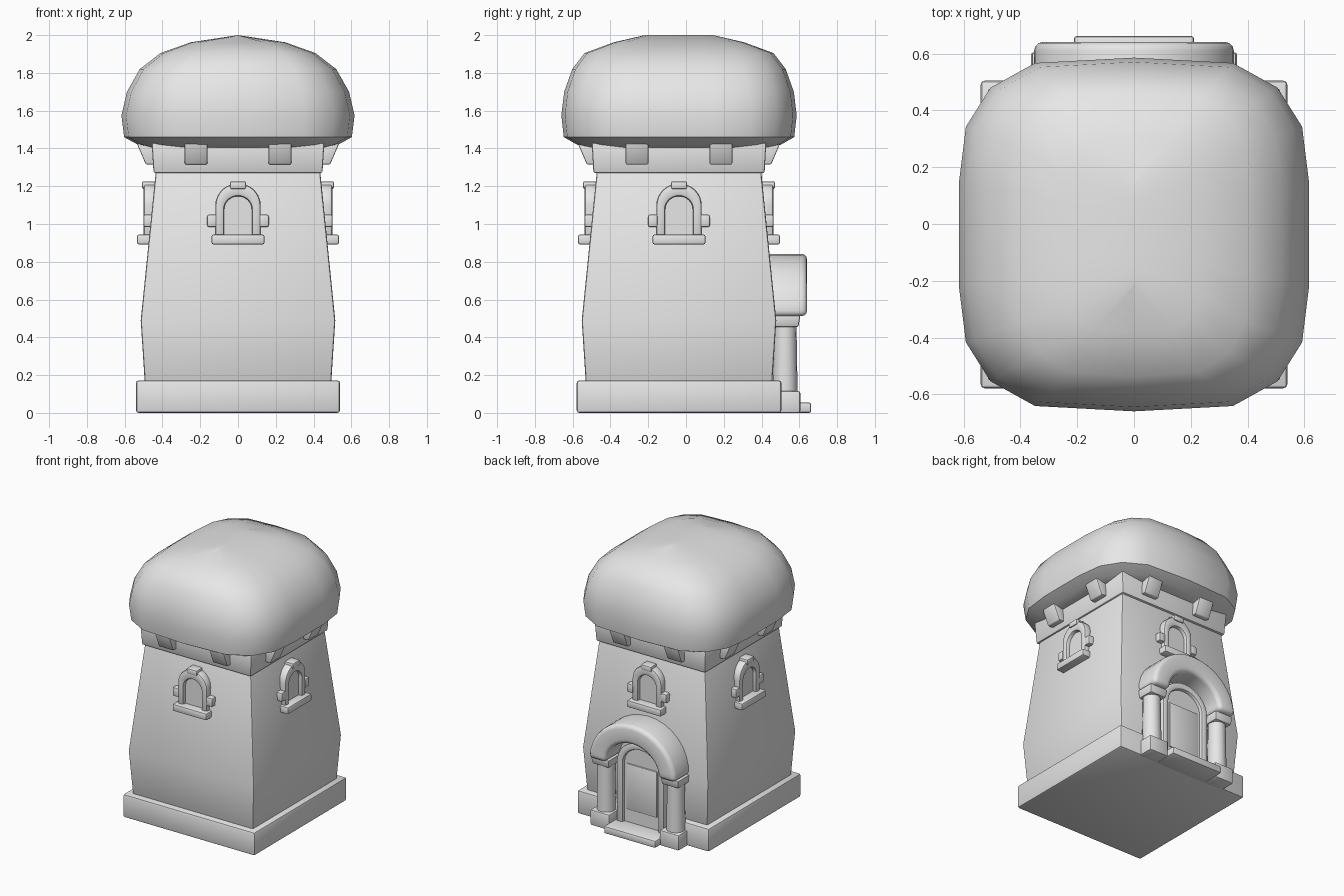
import bpy, bmesh, math
from mathutils import Matrix, Vector

if "Cube" in bpy.data.objects:
    bpy.data.objects.remove(bpy.data.objects["Cube"])

CY = -0.037  # tower axis; parts are built around it with +y facing outward

stone = bpy.data.materials.new("light_grey")
stone.use_nodes = True
GREY = (0.8, 0.8, 0.8, 1)
stone.diffuse_color = GREY
stone.node_tree.nodes["Principled BSDF"].inputs["Base Color"].default_value = GREY


def finish(bm, name, bevel=0.0, angle=35, segments=2, turns=(0,)):
    """Bevel hard edges, smooth by angle, place one object per quarter turn."""
    bmesh.ops.remove_doubles(bm, verts=bm.verts, dist=0.0005)
    bmesh.ops.recalc_face_normals(bm, faces=bm.faces)
    if bevel:
        hard = [e for e in bm.edges if len(e.link_faces) == 2
                and e.calc_face_angle(0) > math.radians(40)]
        bmesh.ops.bevel(bm, geom=hard, offset=bevel, segments=segments,
                        profile=0.5, affect='EDGES', clamp_overlap=True)
    me = bpy.data.meshes.new(name)
    bm.to_mesh(me)
    bm.free()
    me.materials.append(stone)
    me.shade_smooth()
    me.set_sharp_from_angle(angle=math.radians(angle))
    sides = ("back", "right", "front", "left")  # successive quarter turns from +y
    for k in turns:
        label = name if len(turns) == 1 else f"{sides[(4 - k) % 4 if k % 2 == 0 else 4 - k]}_{name}"
        ob = bpy.data.objects.new(label, me)
        ob.location = (0, CY, 0)
        ob.rotation_euler = (0, 0, k * math.pi / 2)
        bpy.context.collection.objects.link(ob)


def loft(bm, outline, rings, cx=0, cy=0):
    """Stack scaled copies of an outline; each ring is (z, half x, half y)."""
    rows = [[bm.verts.new((cx + x * hx, cy + y * hy, z)) for x, y in outline]
            for z, hx, hy in rings]
    n = len(outline)
    for a, b in zip(rows, rows[1:]):
        for i in range(n):
            j = (i + 1) % n
            bm.faces.new((a[i], a[j], b[j], b[i]))
    bm.faces.new(rows[0])
    if rings[-1][1] > 0:
        bm.faces.new(rows[-1])


def box(bm, x0, x1, y0, y1, z0, z1):
    m = Matrix.Translation(((x0 + x1) / 2, (y0 + y1) / 2, (z0 + z1) / 2)) \
        @ Matrix.Diagonal((x1 - x0, y1 - y0, z1 - z0, 1))
    return bmesh.ops.create_cube(bm, size=1, matrix=m)["verts"]


def arch_path(rx, rz, spring, bottom, n=16):
    pts = [(rx * math.cos(math.pi * i / n), spring + rz * math.sin(math.pi * i / n))
           for i in range(n + 1)]
    if bottom < spring:
        pts = [(rx, bottom)] + pts + [(-rx, bottom)]
    return pts


def arch_band(bm, outer, inner, y0, y1):
    rows = [[bm.verts.new(p) for p in ((o[0], y0, o[1]), (o[0], y1, o[1]),
                                       (i[0], y1, i[1]), (i[0], y0, i[1]))]
            for o, i in zip(outer, inner)]
    for a, b in zip(rows, rows[1:]):
        for i in range(4):
            j = (i + 1) % 4
            bm.faces.new((a[i], a[j], b[j], b[i]))
    bm.faces.new(rows[0])
    bm.faces.new(rows[-1])


def arch_panel(bm, path, y0, y1):
    f = bm.faces.new([bm.verts.new((x, y0, z)) for x, z in path])
    ext = bmesh.ops.extrude_face_region(bm, geom=[f])["geom"]
    for v in ext:
        if isinstance(v, bmesh.types.BMVert):
            v.co.y = y1


SQUARE = [(1, 1), (-1, 1), (-1, -1), (1, -1)]
ROUND = [(math.cos(math.tau * i / 16), math.sin(math.tau * i / 16)) for i in range(16)]

# Plinth, tapered body and band under the roof
for name, rings, bev in (
        ("plinth", [(0, .54, .542), (.172, .54, .542)], .014),
        ("tower_body", [(.15, .493, .493), (.49, .515, .515), (1.3, .433, .433)], .012),
        ("upper_band", [(1.27, .447, .453), (1.43, .457, .462)], .01)):
    bm = bmesh.new()
    loft(bm, SQUARE, rings)
    finish(bm, name, bev)

# Pillow roof, lofted from a rounded-square outline up to a short ridge
quarter = [(1, .29), (.96, .61), (.82, .83), (.565, .97)]
half = quarter + [(0, 1)] + [(-x, y) for x, y in reversed(quarter)]
outline = half + [(-x, -y) for x, y in half]
bm = bmesh.new()
loft(bm, outline, [(1.405, .47, .48), (1.42, .53, .54), (1.46, .603, .61),
                   (1.575, .617, .623), (1.70, .588, .608), (1.82, .52, .565),
                   (1.905, .41, .5), (1.962, .25, .345), (2.0, 0, .18)])
finish(bm, "pillow_roof", angle=45)

# Corbels: two tapered blocks on each side
bm = bmesh.new()
for s in (-1, 1):
    vs = box(bm, s * .222 - .06, s * .222 + .06, .43, .535, 1.315, 1.425)
    for v in vs:
        if v.co.z < 1.35 and v.co.y > .5:
            v.co.y = .488
finish(bm, "corbels", .007, turns=range(4))

# Windows, repeated on all four sides
bm = bmesh.new()
arch_band(bm, arch_path(.12, .115, 1.1, .93), arch_path(.073, .07, 1.077, .93), .43, .5)
finish(bm, "window_frame", .014, turns=range(4))

bm = bmesh.new()
arch_panel(bm, arch_path(.085, .08, 1.08, .93), .43, .472)
finish(bm, "window_pane", turns=range(4))

bm = bmesh.new()
box(bm, -.14, .14, .44, .534, .892, .944)
finish(bm, "window_sill", .01, turns=range(4))

bm = bmesh.new()
box(bm, -.042, .042, .43, .508, 1.185, 1.226)
for s in (-1, 1):
    box(bm, s * .138 - .025, s * .138 + .025, .43, .5, .985, 1.05)
finish(bm, "window_blocks", .009, turns=range(4))

# Doorway on the back: heavy arch resting on two columns
bm = bmesh.new()
arch_band(bm, arch_path(.355, .33, .512, .512), arch_path(.215, .19, .512, .512), .43, .678)
finish(bm, "porch_arch", .03, segments=3)

bm = bmesh.new()
for s in (-1, 1):
    loft(bm, ROUND, [(.09, .066, .066), (.47, .06, .06)], s * .285, .562)
finish(bm, "porch_columns")

bm = bmesh.new()
for s in (-1, 1):
    for v in box(bm, s * .285 - .075, s * .285 + .075, .46, .642, .455, .515):
        if v.co.z < .48:
            v.co.x -= (v.co.x - s * .285) * .12
            v.co.y = min(v.co.y, .632)
finish(bm, "column_capitals", .008)

bm = bmesh.new()
for s in (-1, 1):
    box(bm, s * .285 - .078, s * .285 + .078, .46, .642, 0, .115)
finish(bm, "column_bases", .01)

# Door frame, door leaf and step
bm = bmesh.new()
arch_band(bm, arch_path(.195, .18, .49, .03), arch_path(.145, .13, .49, .03), .45, .575)
finish(bm, "door_frame", .012)

bm = bmesh.new()
arch_panel(bm, arch_path(.16, .145, .49, .03), .45, .55)
finish(bm, "door_leaf")

bm = bmesh.new()
box(bm, -.125, .125, .53, .56, .15, .49)
finish(bm, "door_panel", .006)

bm = bmesh.new()
box(bm, -.212, .212, .5, .7, 0, .055)
finish(bm, "door_step", .012)
